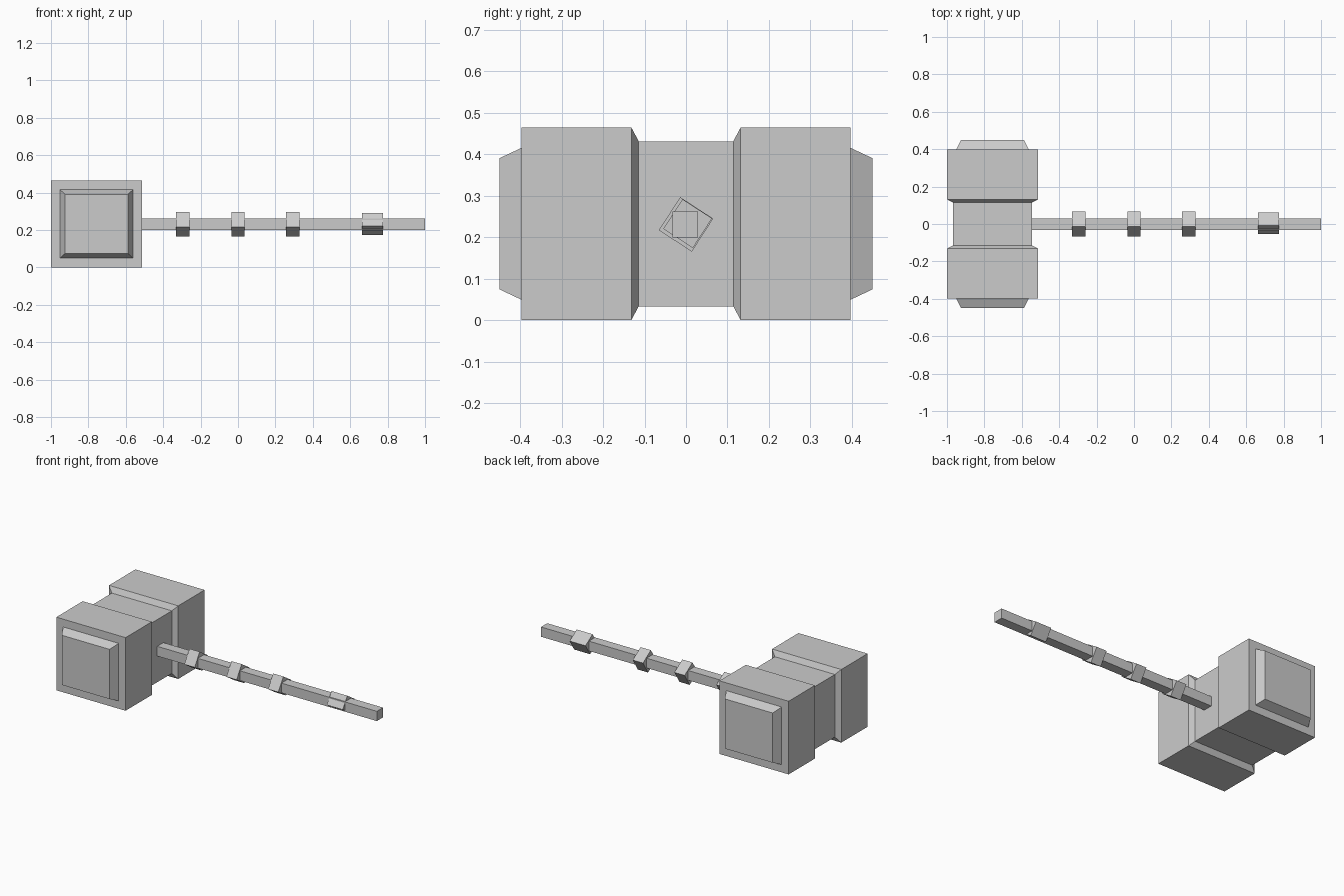
import bpy, bmesh
from math import radians
from mathutils import Matrix

if "Cube" in bpy.data.objects:
    bpy.data.objects.remove(bpy.data.objects["Cube"])


def finish(name, bm):
    bmesh.ops.recalc_face_normals(bm, faces=bm.faces)
    mesh = bpy.data.meshes.new(name)
    bm.to_mesh(mesh)
    bm.free()
    obj = bpy.data.objects.new(name, mesh)
    bpy.context.collection.objects.link(obj)
    return obj


def bar(name, x0, x1, y, z, side, angle=0):
    """Square bar along x, turned about its own axis."""
    bm = bmesh.new()
    matrix = (Matrix.Translation(((x0 + x1) / 2, y, z))
              @ Matrix.Rotation(radians(angle), 4, 'X')
              @ Matrix.Diagonal((x1 - x0, side, side, 1)))
    bmesh.ops.create_cube(bm, size=1, matrix=matrix)
    return finish(name, bm)


# Hammer head: rectangular rings along y (y, half width, half height)
half = [(0.45, 0.168, 0.158), (0.397, 0.195, 0.183), (0.397, 0.2435, 0.2325),
        (0.132, 0.2435, 0.2325), (0.114, 0.211, 0.199)]
rings = [(-y, w, h) for y, w, h in half] + half[::-1]
bm = bmesh.new()
loops = [[bm.verts.new((-0.7565 + sx * w, y, 0.2325 + sz * h))
          for sx, sz in ((-1, -1), (1, -1), (1, 1), (-1, 1))]
         for y, w, h in rings]
for a, b in zip(loops, loops[1:]):
    for i in range(4):
        j = (i + 1) % 4
        bm.faces.new((a[i], a[j], b[j], b[i]))
bm.faces.new(loops[0])
bm.faces.new(loops[-1])
finish("hammer_head", bm)

# Square handle
bar("handle", -0.56, 1.0, -0.002, 0.231, 0.062)

# Twisted grip bands
for i, x in enumerate((-0.2955, 0.0, 0.293)):
    bar(f"handle_band_{i + 1}", x - 0.036, x + 0.036, 0.0, 0.231, 0.095, -33)
bar("wide_handle_band", 0.663, 0.775, 0.004, 0.233, 0.085, -33)
